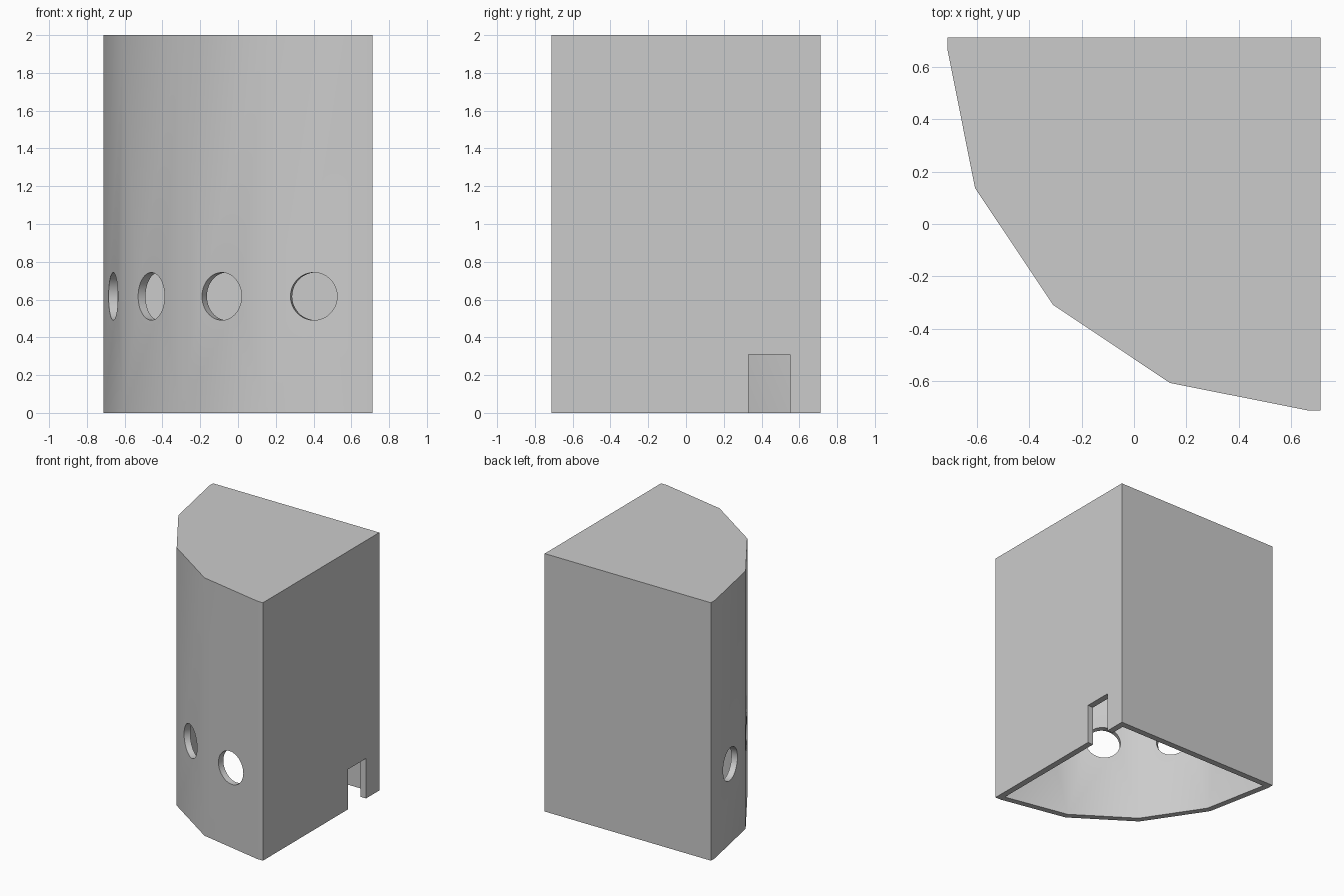
import bpy, bmesh, math
from mathutils import Matrix, Vector

HALF, WALL, HEIGHT = 0.713, 0.048, 2.0
CORNER = HALF - WALL            # centre of the faceted quarter round
RADIUS = HALF + CORNER
FACETS = 4
STEP = math.pi / 2 / FACETS

if "Cube" in bpy.data.objects:
    bpy.data.objects.remove(bpy.data.objects["Cube"])

grey = bpy.data.materials.new("light grey")
grey.use_nodes = True
colour = (0.6, 0.6, 0.6, 1)
grey.diffuse_color = colour
grey.node_tree.nodes["Principled BSDF"].inputs["Base Color"].default_value = colour


def make_object(name, bm):
    bmesh.ops.recalc_face_normals(bm, faces=bm.faces)
    mesh = bpy.data.meshes.new(name)
    bm.to_mesh(mesh)
    bm.free()
    mesh.materials.append(grey)
    obj = bpy.data.objects.new(name, mesh)
    bpy.context.collection.objects.link(obj)
    return obj


def arc(radius):
    return [(CORNER + radius * math.cos(math.pi + i * STEP),
             CORNER + radius * math.sin(math.pi + i * STEP)) for i in range(FACETS + 1)]


def prism(name, outline, bottom, top):
    bm = bmesh.new()
    base = bm.faces.new([bm.verts.new((x, y, bottom)) for x, y in outline])
    side = bmesh.ops.extrude_face_region(bm, geom=[base], use_keep_orig=True)
    verts = [g for g in side["geom"] if isinstance(g, bmesh.types.BMVert)]
    bmesh.ops.translate(bm, verts=verts, vec=(0, 0, top - bottom))
    return make_object(name, bm)


def cut(target, cutter):
    mod = target.modifiers.new("cut", 'BOOLEAN')
    mod.operation = 'DIFFERENCE'
    mod.solver = 'EXACT'
    mod.object = cutter
    bpy.ops.object.modifier_apply(modifier=mod.name)
    bpy.data.objects.remove(cutter)


# Housing: square back corner, faceted round front
housing = prism("housing", [(HALF, HALF), (-HALF, HALF)] + arc(RADIUS) + [(HALF, -HALF)], 0, HEIGHT)
bpy.ops.object.select_all(action='DESELECT')
housing.select_set(True)
bpy.context.view_layer.objects.active = housing

# Cavity, open at the bottom
cut(housing, prism("cavity", [(CORNER, CORNER)] + arc(RADIUS - WALL), -0.2, HEIGHT - WALL))

# One round hole through the middle of each facet
for i in range(FACETS):
    angle = math.pi + (i + 0.5) * STEP
    out = Vector((math.cos(angle), math.sin(angle), 0))
    place = Vector((CORNER, CORNER, 0.617)) + out * (RADIUS * math.cos(STEP / 2) - WALL / 2)
    turn = out.to_track_quat('Z', 'Y').to_matrix().to_4x4()
    bm = bmesh.new()
    bmesh.ops.create_cone(bm, cap_ends=True, segments=64, radius1=0.126, radius2=0.126,
                          depth=0.16, matrix=Matrix.Translation(place) @ turn)
    cut(housing, make_object("hole", bm))

# Cable notch at the foot of the left wall
cut(housing, prism("notch", [(x, y) for x, y in
    ((0.6, 0.33), (0.8, 0.33), (0.8, 0.55), (0.6, 0.55))], -0.1, 0.31))

bpy.ops.object.shade_smooth_by_angle(angle=math.radians(30))
